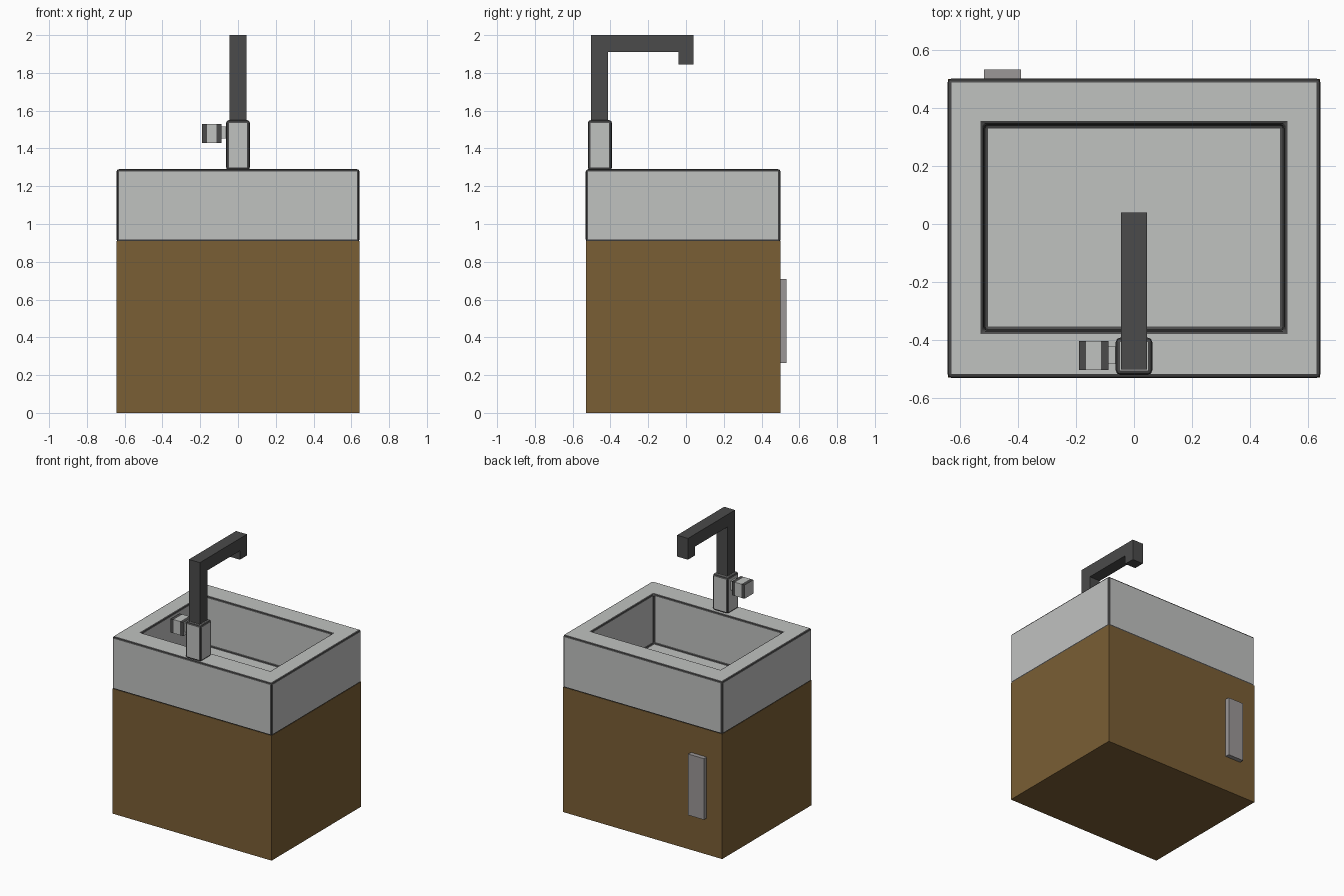
import bpy, bmesh, math
from mathutils import Vector

if "Cube" in bpy.data.objects:
    bpy.data.objects.remove(bpy.data.objects["Cube"])


def material(name, r, g, b):
    m = bpy.data.materials.new(name)
    m.diffuse_color = (r, g, b, 1)
    m.use_nodes = True
    m.node_tree.nodes["Principled BSDF"].inputs["Base Color"].default_value = m.diffuse_color
    return m


WOOD = material("brown_wood", 0.195, 0.112, 0.035)
STEEL = material("light_steel", 0.53, 0.54, 0.53)
DARK = material("dark_metal", 0.07, 0.07, 0.07)
HANDLE = material("handle_grey", 0.33, 0.31, 0.31)


def finish(name, bm, mats):
    bmesh.ops.recalc_face_normals(bm, faces=bm.faces)
    me = bpy.data.meshes.new(name)
    bm.to_mesh(me)
    bm.free()
    for m in mats:
        me.materials.append(m)
    ob = bpy.data.objects.new(name, me)
    bpy.context.collection.objects.link(ob)
    return ob


def box_mesh(lo, hi):
    bm = bmesh.new()
    bmesh.ops.create_cube(bm, size=1)
    lo, hi = Vector(lo), Vector(hi)
    for v in bm.verts:
        v.co = Vector([hi[i] if v.co[i] > 0 else lo[i] for i in range(3)])
    return bm


def trim_edges(bm, width):
    """Bevel every sharp edge and give the bevel the second (dark) material."""
    bm.normal_update()
    edges = [e for e in bm.edges if e.calc_face_angle(0) > math.radians(30)]
    bmesh.ops.bevel(bm, geom=edges, offset=width, segments=2, profile=0.5,
                    affect='EDGES', material=1)


# cabinet and its door handle
finish("cabinet", box_mesh((-0.642, -0.53, 0), (0.642, 0.5, 0.91)), [WOOD])
finish("door_handle", box_mesh((-0.517, 0.495, 0.265), (-0.39, 0.532, 0.71)), [HANDLE])

# sink block with a recessed basin and dark trimmed edges
bm = box_mesh((-0.643, -0.531, 0.905), (0.643, 0.501, 1.29))
bm.normal_update()
top = max(bm.faces, key=lambda f: f.calc_center_median().z)
bmesh.ops.inset_region(bm, faces=[top], thickness=0.1)
for v in top.verts:
    v.co.x = math.copysign(0.517, v.co.x)
    v.co.y = 0.343 if v.co.y > 0 else -0.367
floor = bmesh.ops.extrude_discrete_faces(bm, faces=[top])["faces"][0]
for v in floor.verts:
    v.co.z = 0.93
trim_edges(bm, 0.013)
finish("sink_basin", bm, [STEEL, DARK])

# tap base
bm = box_mesh((-0.063, -0.52, 1.285), (0.063, -0.392, 1.55))
trim_edges(bm, 0.015)
finish("tap_base", bm, [STEEL, DARK])

# tap spout: side profile extruded across x
profile = [(-0.502, 1.54), (-0.502, 2.0), (0.04, 2.0), (0.04, 1.845),
           (-0.04, 1.845), (-0.04, 1.91), (-0.413, 1.91), (-0.413, 1.54)]
bm = bmesh.new()
face = bm.faces.new([bm.verts.new((-0.044, y, z)) for y, z in profile])
ext = bmesh.ops.extrude_face_region(bm, geom=[face])["geom"]
bmesh.ops.translate(bm, vec=(0.088, 0, 0),
                    verts=[g for g in ext if isinstance(g, bmesh.types.BMVert)])
finish("tap_spout", bm, [DARK])

# tap knob: light block with dark bands around both ends, on a short stem
finish("knob_stem", box_mesh((-0.095, -0.483, 1.453), (-0.055, -0.423, 1.517)), [STEEL])
bm = box_mesh((-0.19, -0.504, 1.43), (-0.088, -0.403, 1.53))
for x in (-0.165, -0.114):
    bmesh.ops.bisect_plane(bm, geom=bm.verts[:] + bm.edges[:] + bm.faces[:],
                           plane_co=(x, 0, 0), plane_no=(1, 0, 0))
bm.normal_update()
for f in bm.faces:
    in_band = abs(f.calc_center_median().x + 0.139) > 0.02
    f.material_index = int(in_band and abs(f.normal.x) < 0.5)
finish("tap_knob", bm, [STEEL, DARK])
